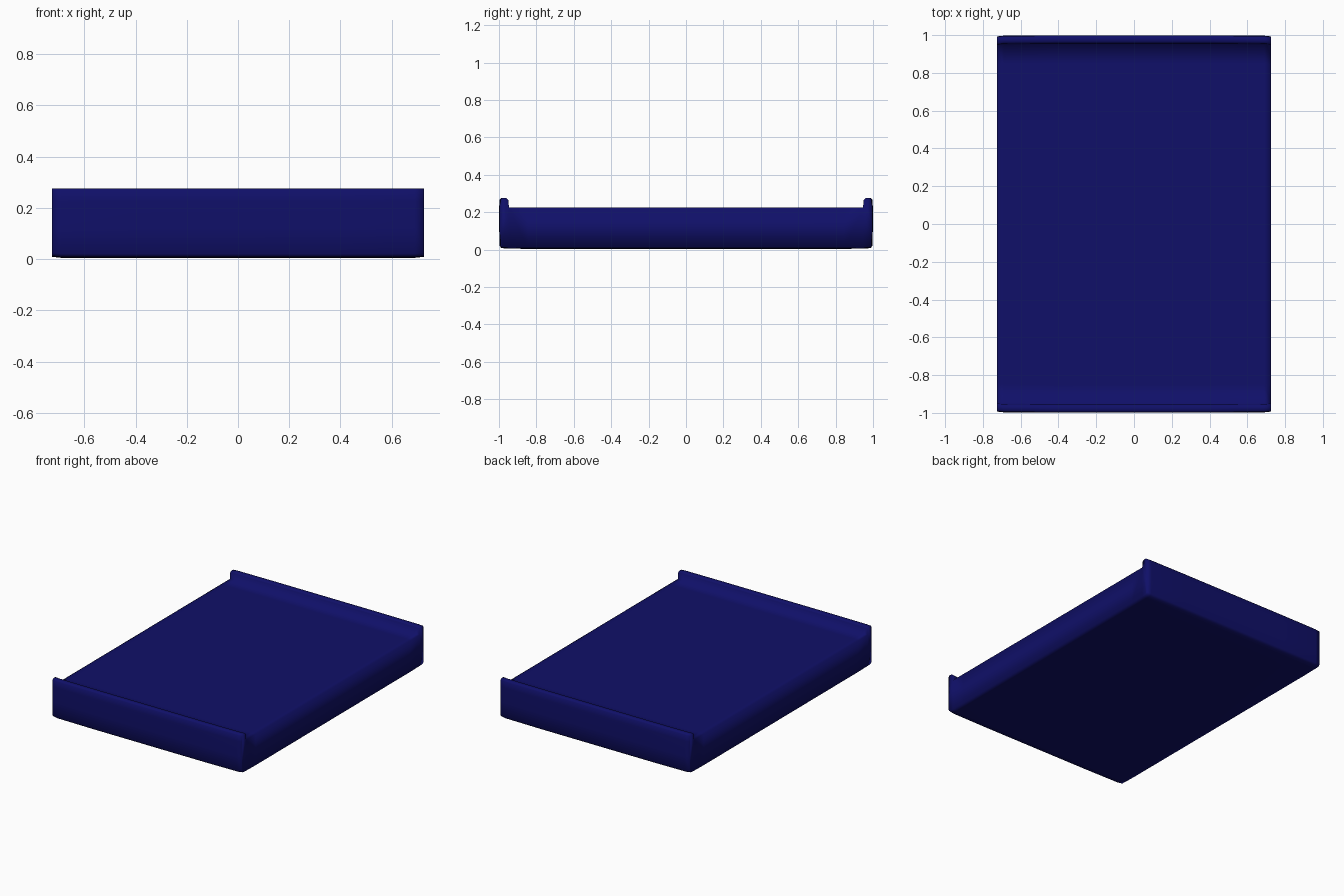
import bpy, bmesh

if "Cube" in bpy.data.objects:
    bpy.data.objects.remove(bpy.data.objects["Cube"])

# half cross-section (y, z) from underside centre, round the raised lip, to top centre
bottom = [(0, .003), (.85, .003), (.953, .005)]
lip = [(.988, .007), (.998, .02), (1.0, .12), (1.0, .225), (.998, .266), (.99, .275),
       (.966, .275), (.957, .266)]
top = [(.953, .225), (.85, .225), (0, .225)]
half = bottom + lip + top
n = len(half)
loop = half + [(-y, z) for y, z in reversed(half[1:-1])]
m = len(loop)

# stations along the width: x, y scale, z lift at the underside
stations = [(-.725, .993, .006), (-.69, .997, .002), (-.42, .999, .001),
            (.42, .999, .001), (.69, .997, .002), (.725, .993, .006)]
bm = bmesh.new()
rings = []
for x, s, lift in stations:
    rings.append([bm.verts.new((x, y * s, z + lift * (1 - z / .1) if z < .1 else z))
                  for y, z in loop])
for a, b in zip(rings, rings[1:]):
    for i in range(m):
        j = (i + 1) % m
        bm.faces.new((a[i], a[j], b[j], b[i]))

# side walls: flat quads between the lips, one face at each lip end
for r in (rings[0], rings[-1]):
    for mirror in (False, True):
        idx = [(m - i) % m if mirror else i for i in range(n)]
        v = [r[i] for i in idx]
        bm.faces.new((v[0], v[1], v[n - 2], v[n - 1]))
        bm.faces.new((v[1], v[2], v[n - 3], v[n - 2]))
        bm.faces.new(v[2:n - 2])
bmesh.ops.recalc_face_normals(bm, faces=bm.faces)
for f in bm.faces:
    f.smooth = True

mesh = bpy.data.meshes.new("lipped_tray")
bm.to_mesh(mesh)
bm.free()
tray = bpy.data.objects.new("lipped_tray", mesh)
bpy.context.collection.objects.link(tray)

blue = bpy.data.materials.new("dark_blue")
blue.diffuse_color = (.005, .005, .14, 1)
blue.use_nodes = True
blue.node_tree.nodes["Principled BSDF"].inputs["Base Color"].default_value = blue.diffuse_color
mesh.materials.append(blue)
